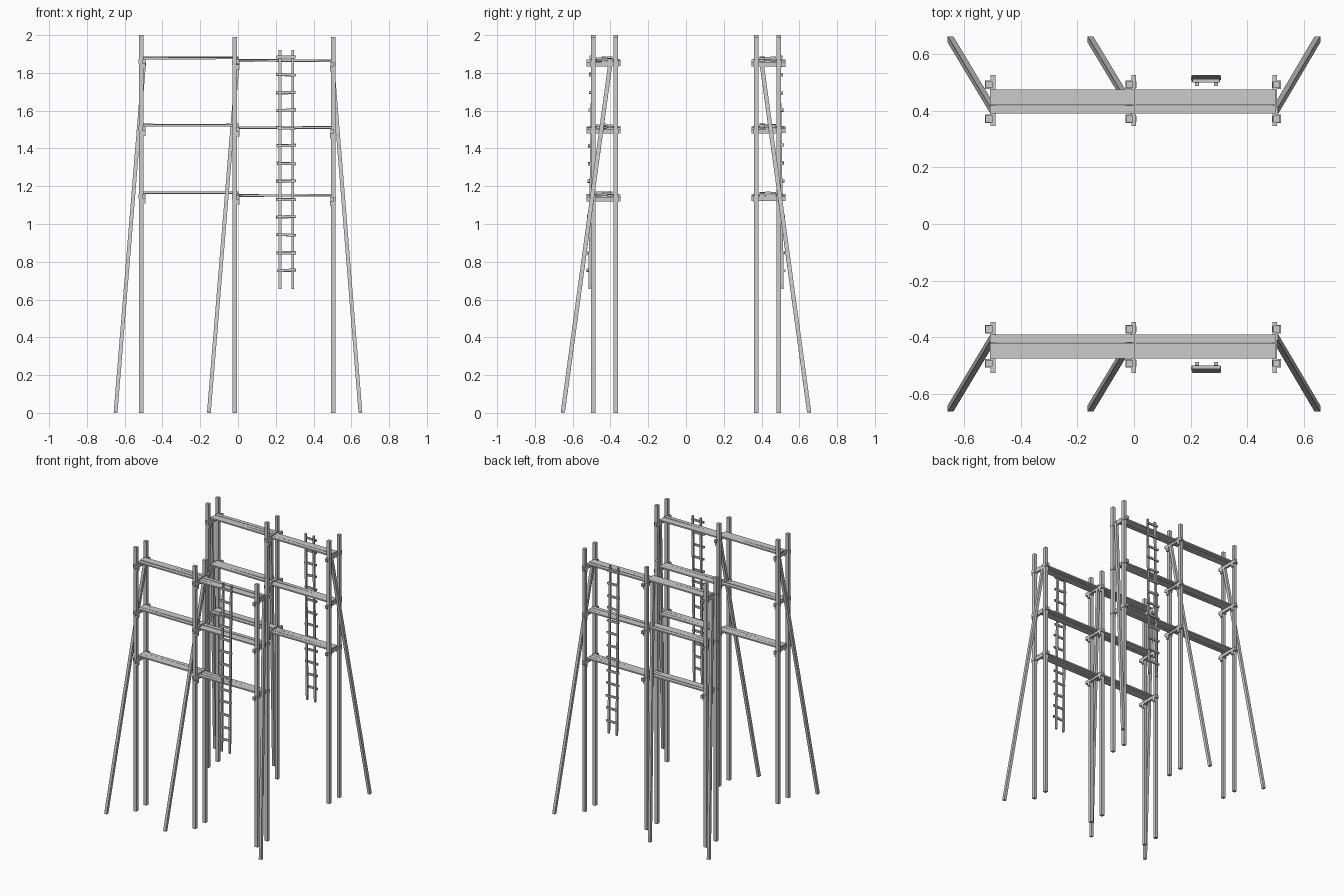
import bpy, random
from mathutils import Vector, Matrix

if "Cube" in bpy.data.objects:
    bpy.data.objects.remove(bpy.data.objects["Cube"])

random.seed(4)


def beam(name, p, q, w, d, ref=(0, 1, 0)):
    """Box running from p to q; w is its size along ref, d the other way."""
    p, q = Vector(p), Vector(q)
    z = (q - p).normalized()
    y = Vector(ref)
    y = (y - z * y.dot(z)).normalized()
    x = y.cross(z)
    hx, hy, l = d / 2, w / 2, (q - p).length
    verts = [p + x * a * hx + y * b * hy + z * c
             for c in (0, l) for a, b in ((-1, -1), (1, -1), (1, 1), (-1, 1))]
    faces = [(3, 2, 1, 0), (4, 5, 6, 7)] + [
        (i, (i + 1) % 4, (i + 1) % 4 + 4, i + 4) for i in range(4)]
    me = bpy.data.meshes.new(name)
    me.from_pydata(verts, [], faces)
    ob = bpy.data.objects.new(name, me)
    bpy.context.collection.objects.link(ob)
    return ob


def jit(a):
    return random.uniform(-a, a)


# post x, crossbeam x, top of post, crossbeam height offset
FRAMES = [(-0.512, -0.498, 2.0, 0.0), (-0.016, -0.001, 1.99, -0.004),
          (0.504, 0.497, 1.99, -0.014)]
LEVELS = (1.86, 1.505, 1.146)
BRACES = [(-0.648, -0.497), (-0.154, -0.002), (0.648, 0.499)]

for s, side in ((1, "back"), (-1, "front")):
    for px, bx, top, dz in FRAMES:
        # upright posts in pairs
        for y in (0.371, 0.492):
            beam(side + "_post", (px, s * y, 0), (px, s * y, top), 0.024, 0.024)
        for z0 in LEVELS:
            z = z0 + dz
            # crossbeam carrying the planks
            beam(side + "_crossbeam", (bx, s * 0.346, z + jit(.002)),
                 (bx, s * 0.526, z + jit(.002)), 0.024, 0.017, (0, 0, 1))
            # lashing blocks and support cleats at the posts
            for y in (0.371, 0.492):
                beam(side + "_lashing", (px, s * y, z - 0.013), (px, s * y, z + 0.013),
                     0.03, 0.029)
                beam(side + "_cleat", (bx, s * y, z - 0.038), (bx, s * y, z - 0.01),
                     0.022, 0.018)

    # three boards per bay and level
    for x0, x1, dz in ((-0.508, 0.002, 0.019), (-0.004, 0.5, 0.005)):
        for z0 in LEVELS:
            for y in (0.4045, 0.434, 0.4615):
                beam(side + "_plank", (x0, s * y, z0 + dz + jit(.003)),
                     (x1, s * y, z0 + dz + jit(.003)), 0.0285, 0.010)

    # raking braces
    for xb, xt in BRACES:
        beam(side + "_brace", (xb, s * 0.652, 0.003), (xt, s * 0.4, 1.855),
             0.022, 0.02)

    # ladder: leaning rails with rungs nailed to the outer face
    for x in (0.222, 0.289):
        beam(side + "_ladder_rail", (x, s * 0.511, 0.655), (x, s * 0.494, 1.92),
             0.013, 0.014)
    for i in range(13):
        z = 0.755 + i * 0.0942
        y = 0.511 - 0.017 * (z - 0.655) / 1.265 + 0.011
        beam(side + "_ladder_rung", (0.204 + jit(.003), s * y, z + jit(.004)),
             (0.304 + jit(.003), s * y, z + jit(.004)), 0.012, 0.014)
